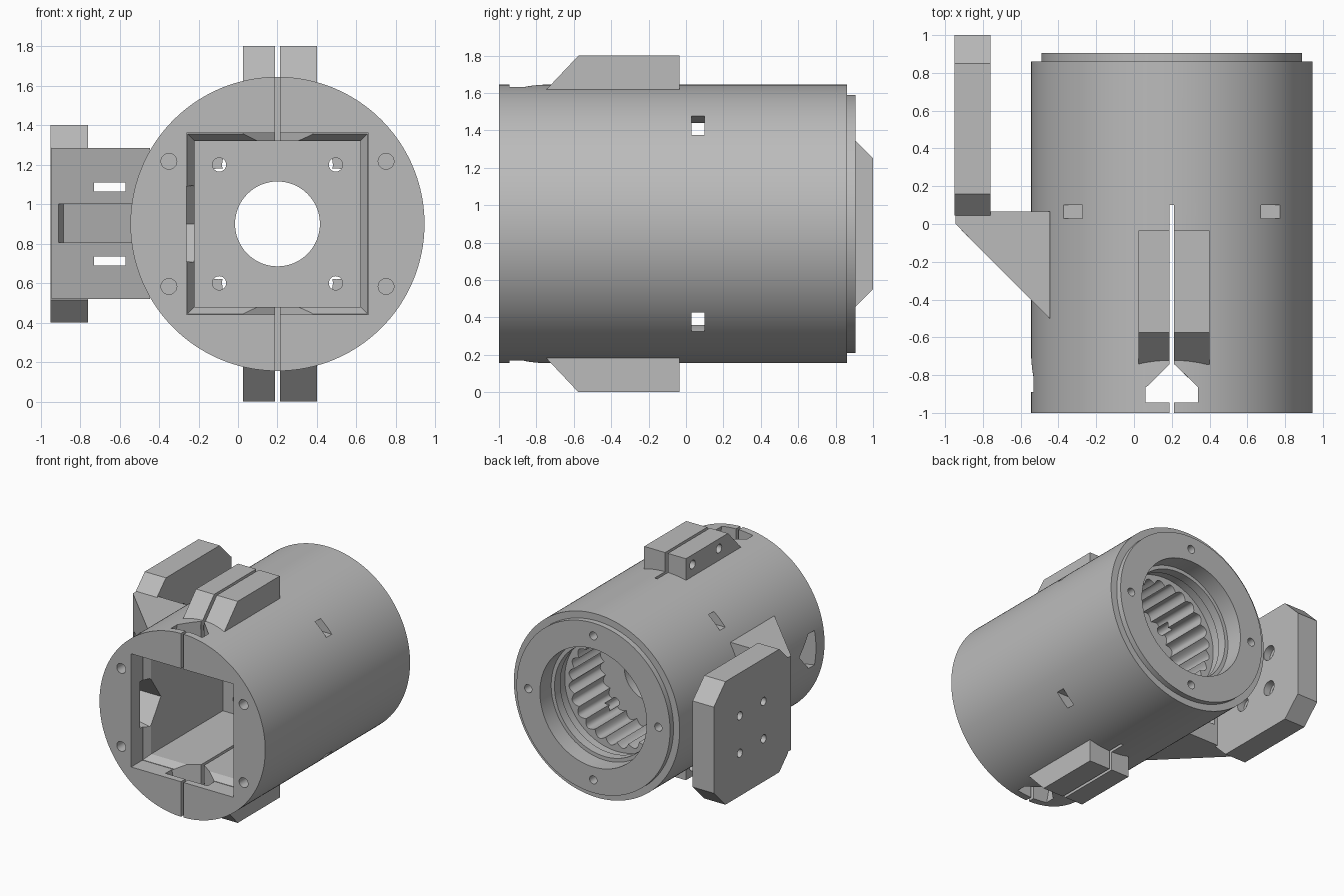
import bpy, bmesh, math

if "Cube" in bpy.data.objects:
    bpy.data.objects.remove(bpy.data.objects["Cube"], do_unlink=True)

CX, CZ = 0.2, 0.9   # barrel axis, running along y

grey = bpy.data.materials.new("plastic grey")
grey.use_nodes = True
COLOUR = (0.5, 0.5, 0.5, 1)
grey.diffuse_color = COLOUR
grey.node_tree.nodes["Principled BSDF"].inputs["Base Color"].default_value = COLOUR


def prism(name, axis, lo, hi, profile, end=None):
    """Extrude (or loft to a second profile) along an axis; profile uses the other two axes in order."""
    def point(p, d):
        c = list(p)
        c.insert("xyz".index(axis), d)
        return c
    bm = bmesh.new()
    a = [bm.verts.new(point(p, lo)) for p in profile]
    b = [bm.verts.new(point(p, hi)) for p in (end or profile)]
    bm.faces.new(a)
    bm.faces.new(b)
    for i in range(len(a)):
        j = (i + 1) % len(a)
        bm.faces.new((a[i], a[j], b[j], b[i]))
    bmesh.ops.recalc_face_normals(bm, faces=bm.faces)
    mesh = bpy.data.meshes.new(name)
    bm.to_mesh(mesh)
    bm.free()
    mesh.materials.append(grey)
    obj = bpy.data.objects.new(name, mesh)
    bpy.context.collection.objects.link(obj)
    return obj


def rect(a0, a1, b0, b1):
    return [(a0, b0), (a1, b0), (a1, b1), (a0, b1)]


def circle(a, b, r, n=24):
    return [(a + r * math.cos(2 * math.pi * i / n), b + r * math.sin(2 * math.pi * i / n)) for i in range(n)]


def square(half):
    return rect(CX - half, CX + half, CZ - half, CZ + half)


def combine(obj, tool, operation="DIFFERENCE"):
    mod = obj.modifiers.new("cut", "BOOLEAN")
    mod.operation, mod.solver, mod.object = operation, "EXACT", tool
    bpy.context.view_layer.objects.active = obj
    bpy.ops.object.modifier_apply(modifier=mod.name)
    bpy.data.objects.remove(tool, do_unlink=True)


def cut(obj, *args):
    combine(obj, prism("cutter", *args))


# Barrel with a rear locating lip
barrel = prism("barrel", "y", -1, 0.86, circle(CX, CZ, 0.745, 160))
combine(barrel, prism("lip", "y", 0.8, 0.905, circle(CX, CZ, 0.69, 160)), "UNION")

# Square motor pocket with a wider mouth
cut(barrel, "y", -0.81, 0.12, square(0.42))
cut(barrel, "y", -0.86, -0.80, square(0.46), square(0.42))
cut(barrel, "y", -1.1, -0.855, square(0.46))

# Shaft hole and stepped rear bore
cut(barrel, "y", 0.0, 0.4, circle(CX, CZ, 0.215, 64))
for y0, r in ((0.76, 0.48), (0.68, 0.45), (0.6, 0.47)):
    cut(barrel, "y", y0, 1.1 if r == 0.48 else y0 + 0.085, circle(CX, CZ, r, 96))

# Internal ring of rounded teeth
teeth = []
for i in range(24 * 8):
    t = 2 * math.pi * i / (24 * 8)
    r = 0.395 + 0.04 * abs(math.sin(12 * t))
    teeth.append((CX + r * math.cos(t), CZ + r * math.sin(t)))
cut(barrel, "y", 0.2, 0.61, teeth)

# Screw holes: motor plate, front ring, rear ring
for sx in (-1, 1):
    for sz in (-1, 1):
        cut(barrel, "y", 0.05, 0.3, circle(CX + sx * 0.295, CZ + sz * 0.3, 0.035))
        cut(barrel, "y", -1.1, -0.8, circle(CX + sx * 0.55, CZ + sz * 0.317, 0.04))
for k in range(4):
    a = k * math.pi / 2
    cut(barrel, "y", 0.7, 1.1, circle(CX + 0.585 * math.cos(a), CZ + 0.585 * math.sin(a), 0.033))


# Pointed cable windows at top, bottom and left-hand wall, widening inwards
def window(w, centre, shift=0):
    return [(centre - w, -0.945 + shift), (centre + w, -0.945 + shift), (centre + w, -0.865 + shift),
            (centre, -0.73 + shift), (centre - w, -0.865 + shift)]


for s in (-1, 1):
    cut(barrel, "z", CZ + s * 0.4, CZ + s * 0.76, window(0.2, CX), window(0.135, CX))
side_in, side_out = ([(y, z) for z, y in window(w, CZ, 0.055)] for w in (0.2, 0.135))
cut(barrel, "x", CX - 0.4, CX - 0.76, side_in, side_out)

# Strap tunnels crossing the wall above and below the pocket
for s in (-1, 1):
    outline = [(-0.8, 0.475), (0.8, 0.475), (0.8, 0.74), (0.4, 0.54), (-0.4, 0.54), (-0.8, 0.74)]
    cut(barrel, "y", 0.03, 0.1, [(CX + x, CZ + s * h) for x, h in outline])

# Clamping slit through both walls
cut(barrel, "z", -0.1, 2, rect(CX - 0.012, CX + 0.012, -1.1, 0.1))

# Clamp ears in pairs, top and bottom
ears = []
for s, level in ((1, "top"), (-1, "bottom")):
    side = [(-0.745, 0.68), (-0.745, 0.72), (-0.575, 0.9), (-0.035, 0.9), (-0.035, 0.68)]
    side = [(y, CZ + s * h) for y, h in side]
    for name, x0, x1 in (("right", 0.025, CX - 0.012), ("left", CX + 0.012, 0.4)):
        ear = prism(f"{level}_{name}_clamp_ear", "x", x0, x1, side)
        for y in (-0.12, -0.46):
            cut(ear, "x", -0.1, 0.32, circle(y, CZ + s * 0.82, 0.035))
        ears.append(ear)

# Side bracket: triangular gusset and eight-sided mounting plate
bracket = prism("side_bracket", "z", 0.52, 1.285,
                [(-0.945, 0), (-0.445, -0.5), (-0.445, 0.065), (-0.945, 0.065)])
plate = [(0.045, 0.385), (0.16, 0.5), (0.85, 0.5), (1, 0.35)]
plate = [(y, CZ + h) for y, h in plate] + [(y, CZ - h) for y, h in reversed(plate)]
combine(bracket, prism("plate", "x", -0.95, -0.76, plate), "UNION")
cut(bracket, "z", 0.805, 1.0, [(-0.92, -0.06), (-0.885, 0.01), (-0.4, -0.475), (-0.4, -0.6)])
for s in (-1, 1):
    z = CZ + s * 0.187
    cut(bracket, "y", -0.6, 0.2, rect(-0.73, -0.57, z - 0.023, z + 0.023))
    for y in (0.36, 0.665):
        cut(bracket, "x", -1.1, -0.6, circle(y, CZ + s * 0.152, 0.033))
        cut(bracket, "x", -0.82, -0.6, circle(y, CZ + s * 0.152, 0.06))

# Smooth curved walls, crisp edges
bpy.ops.object.select_all(action="DESELECT")
for obj in [barrel, bracket] + ears:
    obj.select_set(True)
bpy.context.view_layer.objects.active = barrel
bpy.ops.object.shade_smooth_by_angle(angle=math.radians(30))
